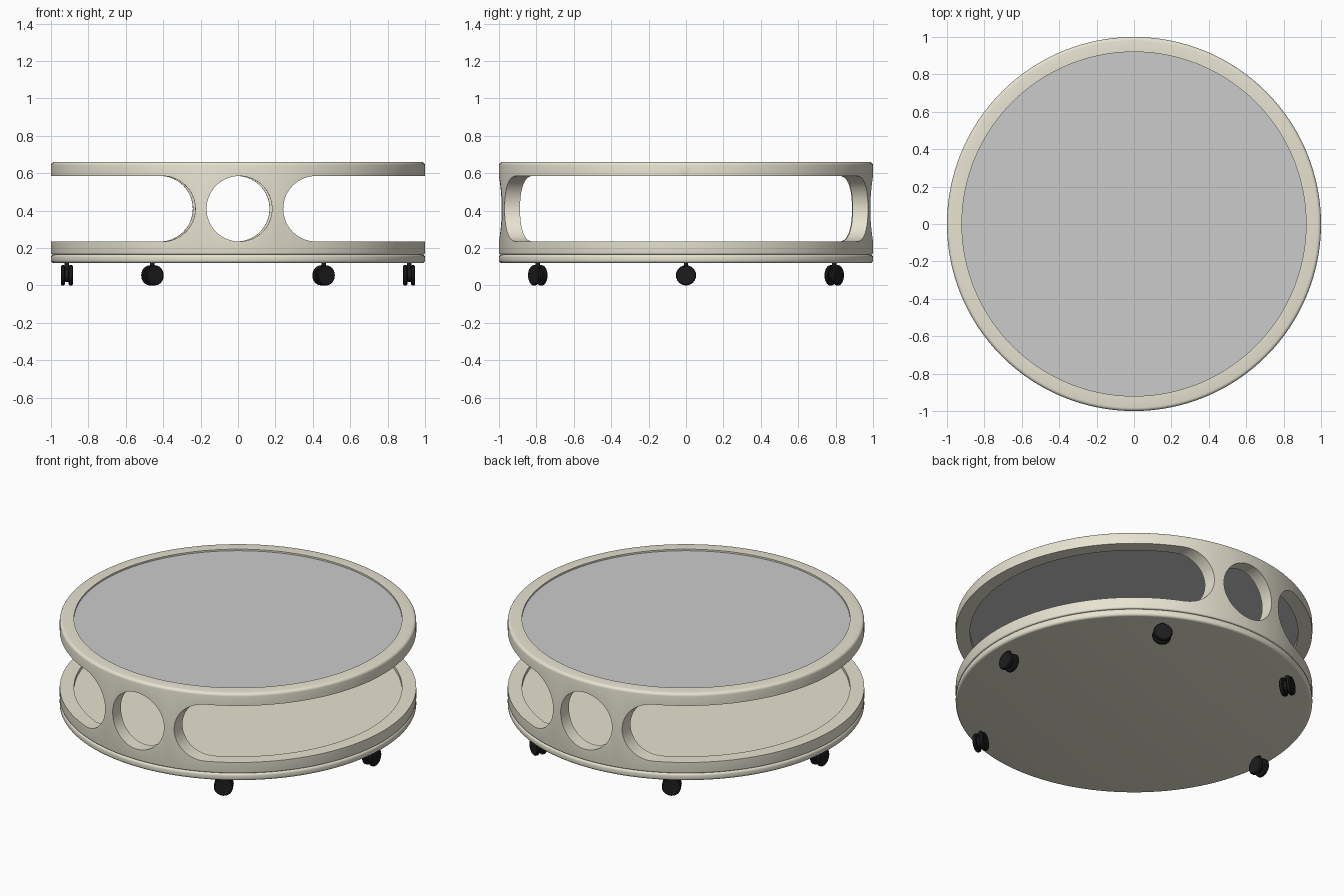
import bpy, bmesh, math
from mathutils import Matrix, Vector

if "Cube" in bpy.data.objects:
    bpy.data.objects.remove(bpy.data.objects["Cube"])


def material(name, rgb):
    m = bpy.data.materials.new(name)
    m.diffuse_color = (*rgb, 1)
    m.use_nodes = True
    m.node_tree.nodes["Principled BSDF"].inputs["Base Color"].default_value = m.diffuse_color
    return m


cream = material("cream_lacquer", (0.80, 0.77, 0.64))
black = material("black_plastic", (0.012, 0.012, 0.012))


def add_object(name, bm, mat=None):
    bmesh.ops.recalc_face_normals(bm, faces=bm.faces)
    mesh = bpy.data.meshes.new(name)
    bm.to_mesh(mesh)
    bm.free()
    ob = bpy.data.objects.new(name, mesh)
    bpy.context.collection.objects.link(ob)
    if mat:
        mesh.materials.append(mat)
    return ob


def activate(ob):
    bpy.ops.object.select_all(action='DESELECT')
    ob.select_set(True)
    bpy.context.view_layer.objects.active = ob


def smooth(ob):
    activate(ob)
    bpy.ops.object.shade_smooth_by_angle(angle=math.radians(30))


def lathe(name, profile, mat=None, steps=128, matrix=None):
    """Spin a closed (radius, z) profile; points on the axis are welded."""
    bm = bmesh.new()
    rings = [[bm.verts.new((r * math.cos(2 * math.pi * i / steps),
                            r * math.sin(2 * math.pi * i / steps), z))
              for i in range(steps)] for r, z in profile]
    for a, b in zip(rings, rings[1:] + rings[:1]):
        if a[0].co.xy.length < 1e-6 and b[0].co.xy.length < 1e-6:
            continue
        for i in range(steps):
            j = (i + 1) % steps
            bm.faces.new((a[i], a[j], b[j], b[i]))
    bmesh.ops.remove_doubles(bm, verts=bm.verts, dist=1e-5)
    loose = [v for v in bm.verts if not v.link_faces]
    bmesh.ops.delete(bm, geom=loose, context='VERTS')
    if matrix:
        bm.transform(matrix)
    return add_object(name, bm, mat)


def corner(r, z, radius, a0, a1, n=4):
    return [(r + radius * math.cos(math.radians(a0 + (a1 - a0) * i / n)),
             z + radius * math.sin(math.radians(a0 + (a1 - a0) * i / n))) for i in range(n + 1)]


# Drum ring with rounded outer rims
ring = lathe("drum_ring", [(0.92, 0.165)] + corner(0.99, 0.175, 0.01, -90, 0)
             + corner(0.982, 0.642, 0.018, 0, 90) + [(0.92, 0.66)], cream)


# Cutters: round holes and open-sided slots, running front to back
def cutter(name, outline, side):
    bm = bmesh.new()
    front = [bm.verts.new((x, -1.2, z)) for x, z in outline]
    back = [bm.verts.new((x, 0.0, z)) for x, z in outline]
    bm.faces.new(front)
    bm.faces.new(back[::-1])
    n = len(outline)
    for i in range(n):
        j = (i + 1) % n
        bm.faces.new((front[i], back[i], back[j], front[j]))
    bm.transform(Matrix.Rotation(side + 0.007, 4, 'Z'))
    ob = add_object(name, bm)
    ob.hide_render = True
    return ob


ZC, R = 0.41, 0.175
hole = [(R * math.cos(math.pi * i / 32), ZC + R * math.sin(math.pi * i / 32)) for i in range(64)]
slot = [(0.41 + R * math.cos(math.pi * (0.5 + i / 32)),
         ZC + R * math.sin(math.pi * (0.5 + i / 32))) for i in range(33)]
slot += [(1.3, ZC - R), (1.3, ZC + R)]
# one full-depth box per side clears the middle of the long slots
cutters = []
for side in (0, math.pi):
    cutters += [cutter("hole_cutter", hole, side),
                cutter("slot_cutter", slot, side),
                cutter("slot_cutter", [(-x, z) for x, z in slot], side)]
for s in (-1, 1):
    bm = bmesh.new()
    bmesh.ops.create_cube(bm, size=1, matrix=Matrix.Translation((s * 1.0, 0, ZC))
                          @ Matrix.Diagonal((0.6, 0.5, 2 * R, 1)))
    ob = add_object("side_cutter", bm)
    ob.hide_render = True
    cutters.append(ob)
for c in cutters:
    mod = ring.modifiers.new("cut", 'BOOLEAN')
    mod.operation, mod.solver, mod.object = 'DIFFERENCE', 'EXACT', c
    activate(ring)
    bpy.ops.object.modifier_apply(modifier=mod.name)
for c in cutters:
    bpy.data.objects.remove(c)
smooth(ring)

# Base disc, tray floor and inset top panel
smooth(lathe("base_disc", [(0, 0.12)] + corner(0.985, 0.135, 0.015, -90, 0)
             + corner(0.985, 0.15, 0.015, 0, 90) + [(0, 0.165)], cream))
smooth(lathe("tray_floor", [(0, 0.165), (0.92, 0.165), (0.92, 0.215), (0, 0.215)], cream))
smooth(lathe("top_panel", [(0, 0.61), (0.92, 0.61), (0.92, 0.65), (0, 0.65)]))

# Twin-wheel casters at five of six hexagon points, axles radial
for k in (0, 1, 2, 3, 5):
    a = k * math.pi / 3
    place = Matrix.Rotation(a, 4, 'Z') @ Matrix.Translation((0.915, 0, 0))
    tilt = Matrix.Translation((0, 0, 0.054)) @ Matrix.Rotation(math.pi / 2, 4, 'Y')
    for s in (-1, 1):
        smooth(lathe("caster_wheel", [(0, -0.011), (0.049, -0.011), (0.054, -0.006),
                                      (0.054, 0.006), (0.049, 0.011), (0, 0.011)], black, 24,
                     place @ Matrix.Translation((s * 0.021, 0, 0)) @ tilt))
    smooth(lathe("caster_hub", [(0, -0.012), (0.036, -0.012), (0.036, 0.012), (0, 0.012)],
                 black, 20, place @ tilt))
    smooth(lathe("caster_stem", [(0, 0.06), (0.012, 0.06), (0.012, 0.122), (0, 0.122)],
                 black, 16, place))
